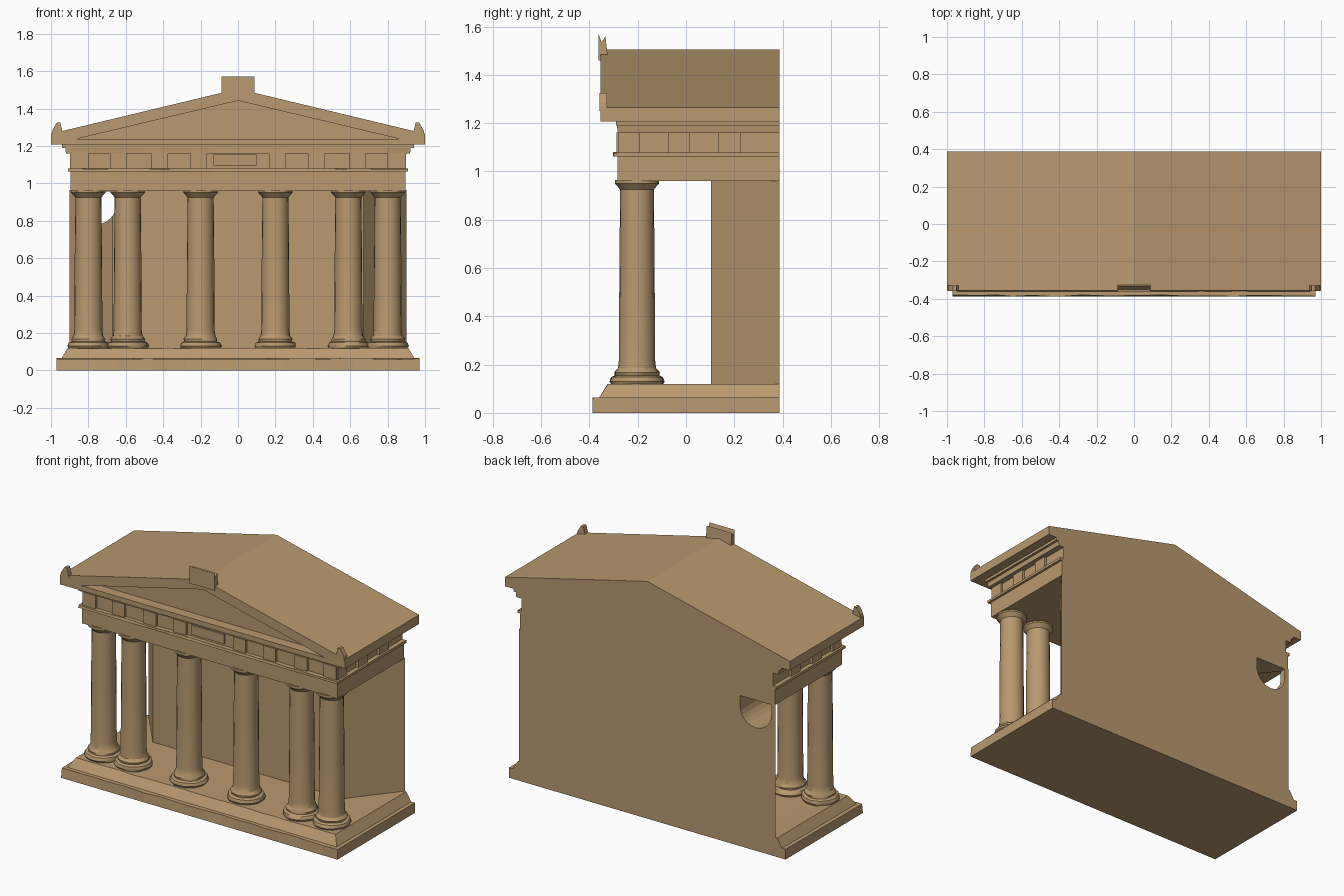
import bpy, bmesh, math, random
from mathutils import Vector

if "Cube" in bpy.data.objects:
    bpy.data.objects.remove(bpy.data.objects["Cube"])

random.seed(4)
BACK = 0.387

stone = bpy.data.materials.new("sandstone")
stone.diffuse_color = (0.48, 0.32, 0.16, 1)
stone.use_nodes = True
stone.node_tree.nodes["Principled BSDF"].inputs["Base Color"].default_value = stone.diffuse_color


def finish(name, bm):
    bmesh.ops.recalc_face_normals(bm, faces=bm.faces)
    me = bpy.data.meshes.new(name)
    bm.to_mesh(me)
    bm.free()
    me.materials.append(stone)
    ob = bpy.data.objects.new(name, me)
    bpy.context.collection.objects.link(ob)
    return ob


def extrude(name, pts, offset):
    """Extrude a closed outline of 3D points along an offset."""
    bm = bmesh.new()
    face = bm.faces.new([bm.verts.new(p) for p in pts])
    out = bmesh.ops.extrude_face_region(bm, geom=[face])
    verts = [g for g in out["geom"] if isinstance(g, bmesh.types.BMVert)]
    bmesh.ops.translate(bm, verts=verts, vec=Vector(offset))
    return finish(name, bm)


def slab(name, hx, y0, z0, z1, taper=0.0, wear=0.0):
    """Block reaching to the flat back, tapered at the top, with worn edges."""
    bm = bmesh.new()
    rings = []
    for z, t in ((z0, 0), (z1, taper)):
        x, y = hx - t, y0 + t
        rings.append([bm.verts.new(p) for p in
                      ((-x, y, z), (x, y, z), (x, BACK, z), (-x, BACK, z))])
    a, b = rings
    bm.faces.new(a)
    bm.faces.new(b)
    for i in range(4):
        j = (i + 1) % 4
        bm.faces.new((a[i], a[j], b[j], b[i]))
    if wear:
        x = -hx + 0.15
        while x < hx - 0.1:
            geom = bm.verts[:] + bm.edges[:] + bm.faces[:]
            bmesh.ops.bisect_plane(bm, geom=geom, plane_co=(x, 0, 0), plane_no=(1, 0, 0))
            x += random.uniform(0.07, 0.16)
        for v in bm.verts:
            if v.co.y < 0 and v.co.z > z0 + 0.001:
                v.co.y += random.uniform(0, wear)
                v.co.z -= random.uniform(0, wear * 0.6)
    return finish(name, bm)


def box(name, x0, x1, y0, y1, z0, z1):
    return extrude(name, [(x0, y0, z0), (x1, y0, z0), (x1, y1, z0), (x0, y1, z0)],
                   (0, 0, z1 - z0))


def column(x, y):
    """Turned column: round foot, slim shaft, flared capital."""
    profile = [(0.105, 0.115), (0.112, 0.13), (0.105, 0.148), (0.09, 0.155),
               (0.092, 0.168), (0.079, 0.185), (0.075, 0.22), (0.073, 0.6),
               (0.070, 0.925), (0.078, 0.935), (0.092, 0.95), (0.092, 0.965)]
    n = 20
    bm = bmesh.new()
    rings = []
    for r, z in profile:
        ring = []
        for i in range(n):
            a = math.tau * i / n
            rr = r + (random.uniform(-0.004, 0.003) if z < 0.17 else 0)
            ring.append(bm.verts.new((x + rr * math.cos(a), y + rr * math.sin(a), z)))
        rings.append(ring)
    for a, b in zip(rings, rings[1:]):
        for i in range(n):
            j = (i + 1) % n
            bm.faces.new((a[i], a[j], b[j], b[i]))
    bm.faces.new(rings[0])
    bm.faces.new(rings[-1])
    ob = finish("column", bm)
    bpy.context.view_layer.objects.active = ob
    ob.select_set(True)
    bpy.ops.object.shade_smooth_by_angle(angle=math.radians(30))
    ob.select_set(False)


def mirror(ob):
    ob.modifiers.new("mirror", "MIRROR")


# Steps
slab("lower_step", 0.97, -0.388, 0, 0.065, 0.0, 0.01)
slab("upper_step", 0.945, -0.36, 0.063, 0.12, 0.035, 0.006)

# Columns
for cx in (0.80, 0.59, 0.20):
    for s in (-1, 1):
        column(s * cx, -0.203)

# Rear hall with slanted sides and a half-round hole near the left edge
hall = extrude("hall_wall", [(-0.67, 0.103, 0.115), (0.67, 0.103, 0.115),
                             (0.90, BACK, 0.115), (-0.90, BACK, 0.115)], (0, 0, 0.85))
arc = [(-0.76 + 0.11 * math.cos(a), 0.0, 0.89 + 0.11 * math.sin(a))
       for a in [math.pi + math.pi * i / 12 for i in range(13)]]
cutter = extrude("hole_cutter", arc + [(-0.65, 0, 0.955), (-0.87, 0, 0.955)], (0, 0.6, 0))
cutter.hide_render = True
cutter.hide_viewport = True
cut = hall.modifiers.new("hole", "BOOLEAN")
cut.operation = "DIFFERENCE"
cut.solver = "EXACT"
cut.object = cutter

# Beam, ledge, frieze and upper mouldings
slab("beam", 0.895, -0.283, 0.96, 1.066)
slab("beam_ledge", 0.91, -0.302, 1.063, 1.08, 0.0, 0.006)
slab("frieze", 0.882, -0.272, 1.078, 1.165)
slab("frieze_moulding", 0.92, -0.283, 1.16, 1.195, -0.004, 0.005)
slab("soffit_band", 0.94, -0.29, 1.19, 1.212)

# Raised frieze blocks along the front and the sides
for tx in (0.21, 0.42, 0.64, 0.845):
    mirror(box("frieze_block", tx - 0.045, tx + 0.045, -0.287, -0.26, 1.078, 1.162))
for ty in (-0.235, -0.03, 0.18):
    mirror(box("side_frieze_block", 0.87, 0.897, ty - 0.045, ty + 0.045, 1.078, 1.162))
box("frieze_plaque", -0.13, 0.10, -0.285, -0.26, 1.095, 1.155)

# Roof body and gable rim around the recessed gable panel
extrude("roof", [(-1, -0.29, 1.207), (1, -0.29, 1.207), (1, -0.29, 1.265),
                 (0, -0.29, 1.505), (-1, -0.29, 1.265)], (0, BACK + 0.29, 0))
rim = extrude("gable_rim", [(0, -0.355, 1.505), (1, -0.355, 1.265), (1, -0.355, 1.207),
                            (0, -0.355, 1.207), (0, -0.355, 1.238),
                            (0.86, -0.355, 1.238), (0, -0.355, 1.442)], (0, 0.066, 0))
mirror(rim)

# Roof ornaments: notched ridge block and small corner horns
extrude("ridge_block", [(-0.088, -0.362, 1.46), (-0.088, -0.362, 1.57), (-0.088, -0.350, 1.535),
                        (-0.088, -0.334, 1.56), (-0.088, -0.322, 1.46)], (0.176, 0, 0))
mirror(extrude("corner_horn", [(0.935, -0.358, 1.265), (0.998, -0.358, 1.25),
                               (0.992, -0.358, 1.285), (0.968, -0.358, 1.325),
                               (0.95, -0.358, 1.325)], (0, 0.03, 0)))
